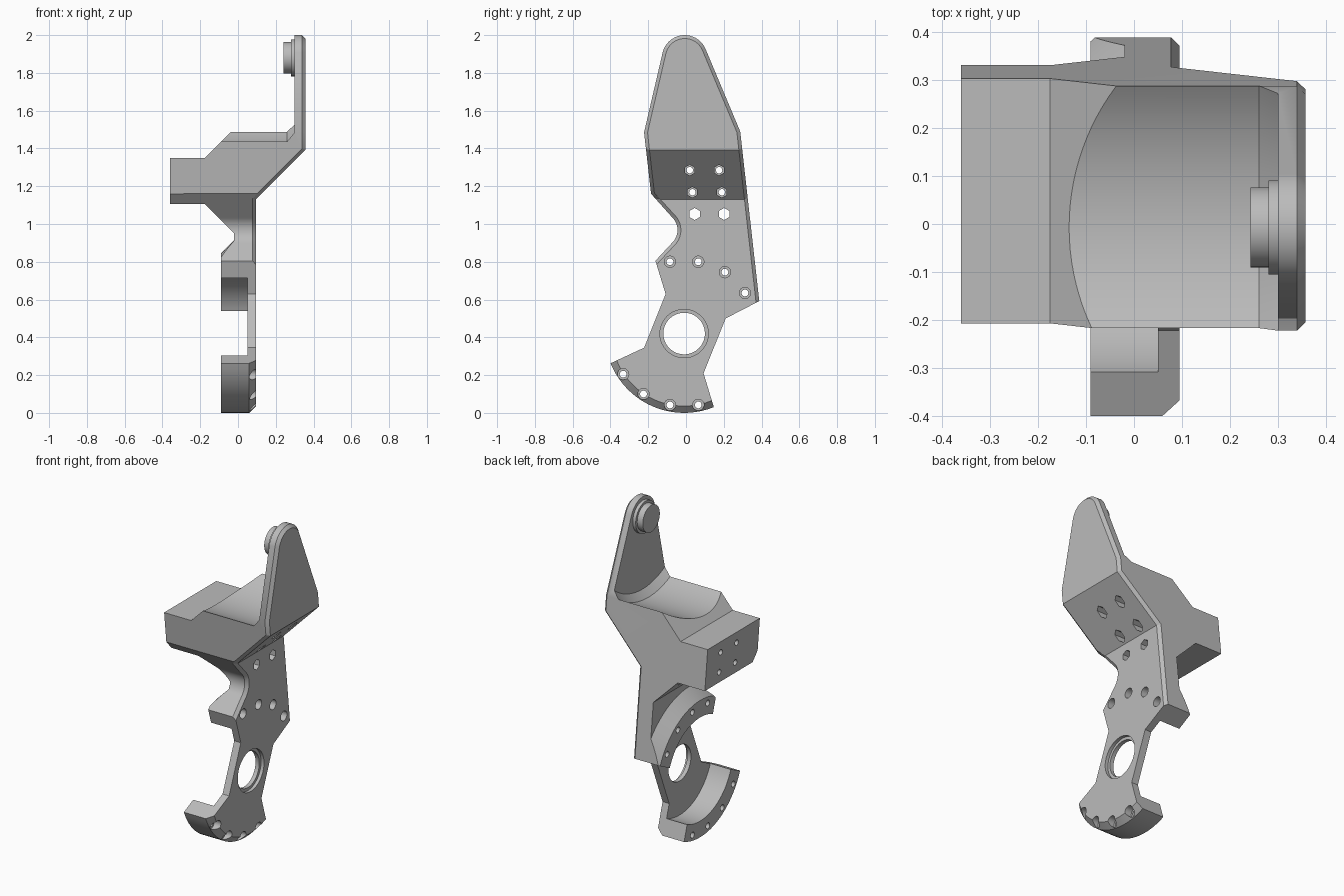
import bpy, bmesh
from math import sin, cos, radians, pi, hypot

if "Cube" in bpy.data.objects:
    bpy.data.objects.remove(bpy.data.objects["Cube"], do_unlink=True)

grey = bpy.data.materials.new("machined_grey")
grey.use_nodes = True
COLOUR = (0.5, 0.5, 0.5, 1)
grey.diffuse_color = COLOUR
grey.node_tree.nodes["Principled BSDF"].inputs["Base Color"].default_value = COLOUR

HUB = (-0.01, 0.42)      # pivot centre (y, z)
PIN = (-0.007, 1.88)     # arm pin centre (y, z)


def finish(name, bm):
    bmesh.ops.recalc_face_normals(bm, faces=bm.faces)
    mesh = bpy.data.meshes.new(name)
    bm.to_mesh(mesh)
    bm.free()
    mesh.materials.append(grey)
    obj = bpy.data.objects.new(name, mesh)
    bpy.context.collection.objects.link(obj)
    return obj


def prism(name, pts, place, lo, hi):
    """Extrude a 2D outline between lo and hi."""
    bm = bmesh.new()
    a = [bm.verts.new(place(p, lo)) for p in pts]
    b = [bm.verts.new(place(p, hi)) for p in pts]
    bm.faces.new(a)
    bm.faces.new(b)
    for i in range(len(pts)):
        j = (i + 1) % len(pts)
        bm.faces.new((a[i], a[j], b[j], b[i]))
    return finish(name, bm)


def lathe(name, centre, steps, seg=64):
    """Solid of revolution about an x-parallel axis; steps are (x, radius)."""
    bm = bmesh.new()
    rings = []
    for x, r in steps:
        angles = [2 * pi * k / seg for k in range(seg)]
        rings.append([bm.verts.new((x, centre[0] + r * sin(t), centre[1] + r * cos(t)))
                      for t in angles])
    bm.faces.new(rings[0])
    bm.faces.new(rings[-1])
    for a, b in zip(rings, rings[1:]):
        for i in range(seg):
            j = (i + 1) % seg
            bm.faces.new((a[i], a[j], b[j], b[i]))
    return finish(name, bm)


def combine(target, tool, operation):
    mod = target.modifiers.new("combine", 'BOOLEAN')
    mod.operation = operation
    mod.solver = 'EXACT'
    mod.object = tool
    bpy.context.view_layer.objects.active = target
    bpy.ops.object.modifier_apply(modifier=mod.name)
    bpy.data.objects.remove(tool, do_unlink=True)


def arc(centre, r, start, end, n):
    steps = [radians(start + (end - start) * i / n) for i in range(n + 1)]
    return [(centre[0] + r * cos(t), centre[1] + r * sin(t)) for t in steps]


def chamfer(obj, offset, rule):
    """Chamfer outer +x rim edges whose midpoint obeys the rule."""
    bm = bmesh.new()
    bm.from_mesh(obj.data)
    bmesh.ops.dissolve_limit(bm, angle_limit=0.01, verts=bm.verts, edges=bm.edges)
    chosen = []
    for e in bm.edges:
        if len(e.link_faces) != 2:
            continue
        n = sorted(f.normal.x for f in e.link_faces)
        mid = (e.verts[0].co + e.verts[1].co) / 2
        if n[1] > 0.6 and abs(n[0]) < 0.1 and rule(mid):
            chosen.append(e)
    bmesh.ops.bevel(bm, geom=chosen, offset=offset, segments=1, affect='EDGES',
                    profile=0.5, clamp_overlap=True)
    bm.to_mesh(obj.data)
    bm.free()


# Bracket: stepped profile seen from the front
profile = [(-0.02, -0.2), (0.095, -0.2), (0.095, 1.13), (0.357, 1.392), (0.357, 2.1),
           (0.2, 2.1), (0.2, 1.725), (-0.175, 1.35), (-0.36, 1.35), (-0.36, 1.105),
           (-0.175, 1.105), (-0.02, 0.95)]
bracket = prism("bracket", profile, lambda p, d: (p[0], d, p[1]), -0.7, 0.7)

# Thick disc around the pivot, blending into the plate with a cone
disc = lathe("disc", HUB, [(-0.09, 0.425), (-0.02, 0.495), (0.03, 0.495)], 96)
combine(bracket, disc, 'UNION')

# Side outline: arm tip, back edge, waist, rim and neck
outline = (arc(PIN, 0.12, 23, 166, 18)
           + [(-0.222, 1.485), (-0.185, 1.16)]
           + arc((-0.14, 0.968), 0.095, 48, -48, 12)
           + [(-0.162, 0.805), (-0.108, 0.63), (-0.222, 0.345)]
           + arc(HUB, 0.42, 202, 292, 20)
           + [(0.093, 0.21), (0.21, 0.5), (0.388, 0.592), (0.287, 1.49)])
side = prism("side_outline", outline, lambda p, d: (d, p[0], p[1]), -0.6, 0.6)
combine(bracket, side, 'INTERSECT')

# Chamfers on the outer face
chamfer(bracket, 0.018,
        lambda m: m.z > 0.83 or (m.z > 0.75 and m.y < -0.1))
chamfer(bracket, 0.036,
        lambda m: m.z < 0.28 and hypot(m.y - HUB[0], m.z - HUB[1]) > 0.405)

# Recess inside the rims, cradle below the pin, stepped pivot bore
cuts = [(HUB, [(-0.5, 0.32), (0.05, 0.32)], 96),
        (PIN, [(-0.6, 0.49), (0.26, 0.49), (0.3, 0.45)], 128),
        (HUB, [(-0.2, 0.11), (0.075, 0.11), (0.075, 0.128), (0.3, 0.128)], 64)]

# Counterbored rim holes
lower = [(-0.333, 0.205), (-0.225, 0.1), (-0.085, 0.042), (0.065, 0.042)]
upper = [(-0.085, 0.8), (0.065, 0.8), (0.206, 0.745), (0.312, 0.635)]
for c in lower + upper:
    cuts.append((c, [(-0.2, 0.018), (0.05, 0.018), (0.05, 0.03), (0.2, 0.03)], 24))

# Block bolt holes with hexagonal nut pockets
for c in [(0.02, 1.285), (0.175, 1.285), (0.034, 1.168), (0.19, 1.168)]:
    cuts.append((c, [(-0.5, 0.017), (0.5, 0.017)], 24))
    cuts.append((c, [(0.03, 0.029), (0.5, 0.029)], 6))
for c in [(0.046, 1.053), (0.202, 1.053)]:
    cuts.append((c, [(-0.5, 0.032), (0.5, 0.032)], 6))

for centre, steps, seg in cuts:
    combine(bracket, lathe("cutter", centre, steps, seg), 'DIFFERENCE')

# Flanged pin on the inside of the arm
pin = lathe("pin", PIN, [(0.242, 0.083), (0.28, 0.083), (0.28, 0.098), (0.305, 0.098)])

for obj in (bracket, pin):
    bpy.ops.object.select_all(action='DESELECT')
    obj.select_set(True)
    bpy.context.view_layer.objects.active = obj
    bpy.ops.object.shade_smooth_by_angle(angle=radians(20))
    normals = obj.modifiers.new("even_normals", 'WEIGHTED_NORMAL')
    normals.keep_sharp = True
